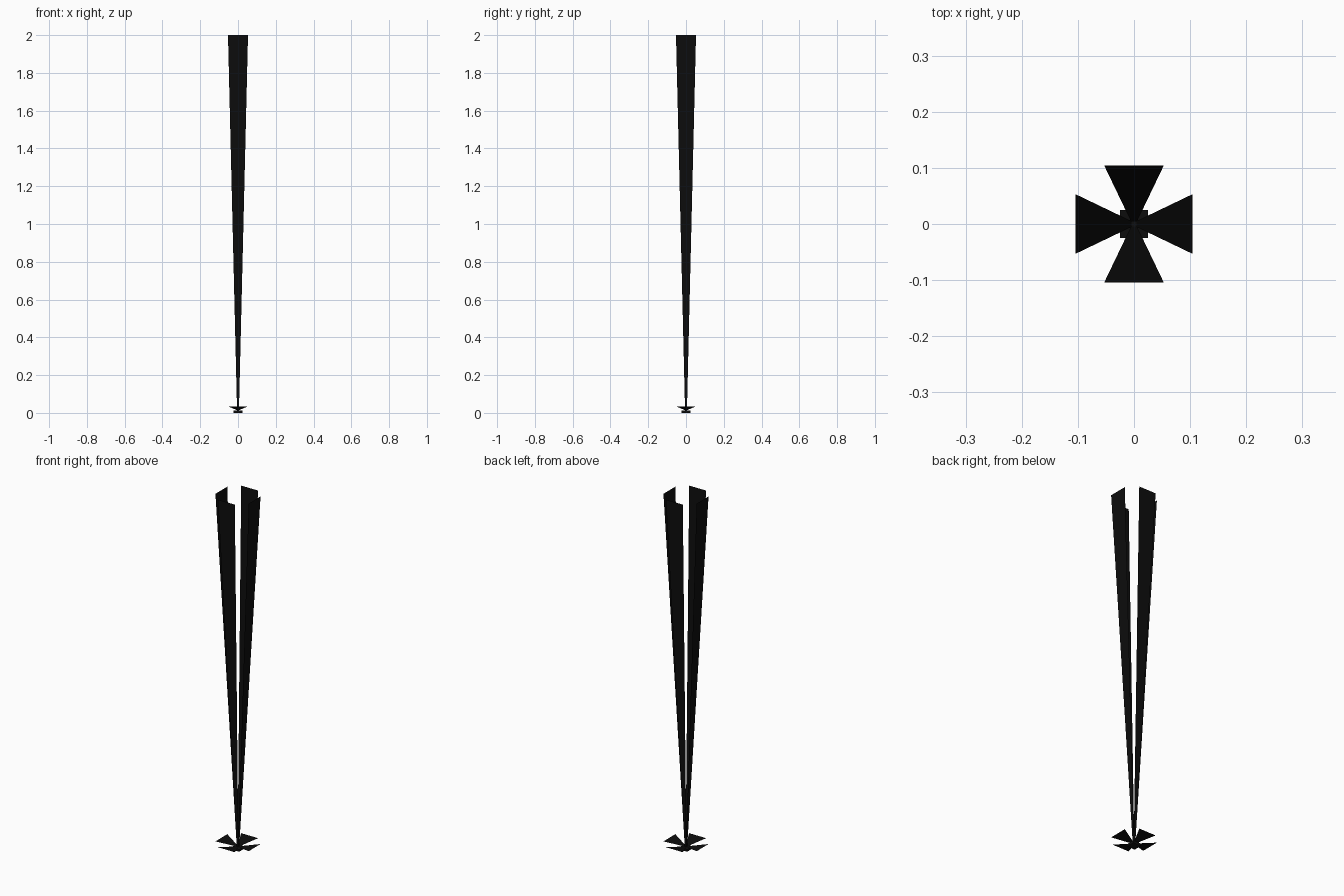
import bpy, bmesh
from math import pi
from mathutils import Matrix

if "Cube" in bpy.data.objects:
    bpy.data.objects.remove(bpy.data.objects["Cube"])

black = bpy.data.materials.new("black")
black.diffuse_color = (0.004, 0.004, 0.004, 1)
black.use_nodes = True
black.node_tree.nodes["Principled BSDF"].inputs["Base Color"].default_value = black.diffuse_color


def finish(name, bm):
    mesh = bpy.data.meshes.new(name)
    bm.to_mesh(mesh)
    bm.free()
    mesh.materials.append(black)
    obj = bpy.data.objects.new(name, mesh)
    bpy.context.collection.objects.link(obj)


def four_blades(name, inner, outer):
    """Four flat flaring sheets; inner/outer = (distance, half width, z)."""
    bm = bmesh.new()
    for i in range(4):
        turn = Matrix.Rotation(i * pi / 2, 3, 'Z')
        (d0, w0, z0), (d1, w1, z1) = inner, outer
        pts = [(d0, -w0, z0), (d1, -w1, z1), (d1, w1, z1), (d0, w0, z0)]
        verts = []
        for x, y, z in pts:
            v = bm.verts.new((x, y, z))
            v.co.rotate(turn)
            verts.append(v)
        bm.faces.new(verts)
    finish(name, bm)


# long upright blades leaning outwards
four_blades("tall_blade", (0.004, 0.005, 0.012), (0.104, 0.053, 2.0))
# low, nearly flat blades around the foot
four_blades("low_blade", (0.004, 0.005, 0.014), (0.104, 0.053, 0.035))

# small square foot
bm = bmesh.new()
bmesh.ops.create_cube(bm, size=1, matrix=Matrix.Translation((0, 0, 0.006)) @ Matrix.Diagonal((0.05, 0.05, 0.012, 1)))
finish("foot", bm)
